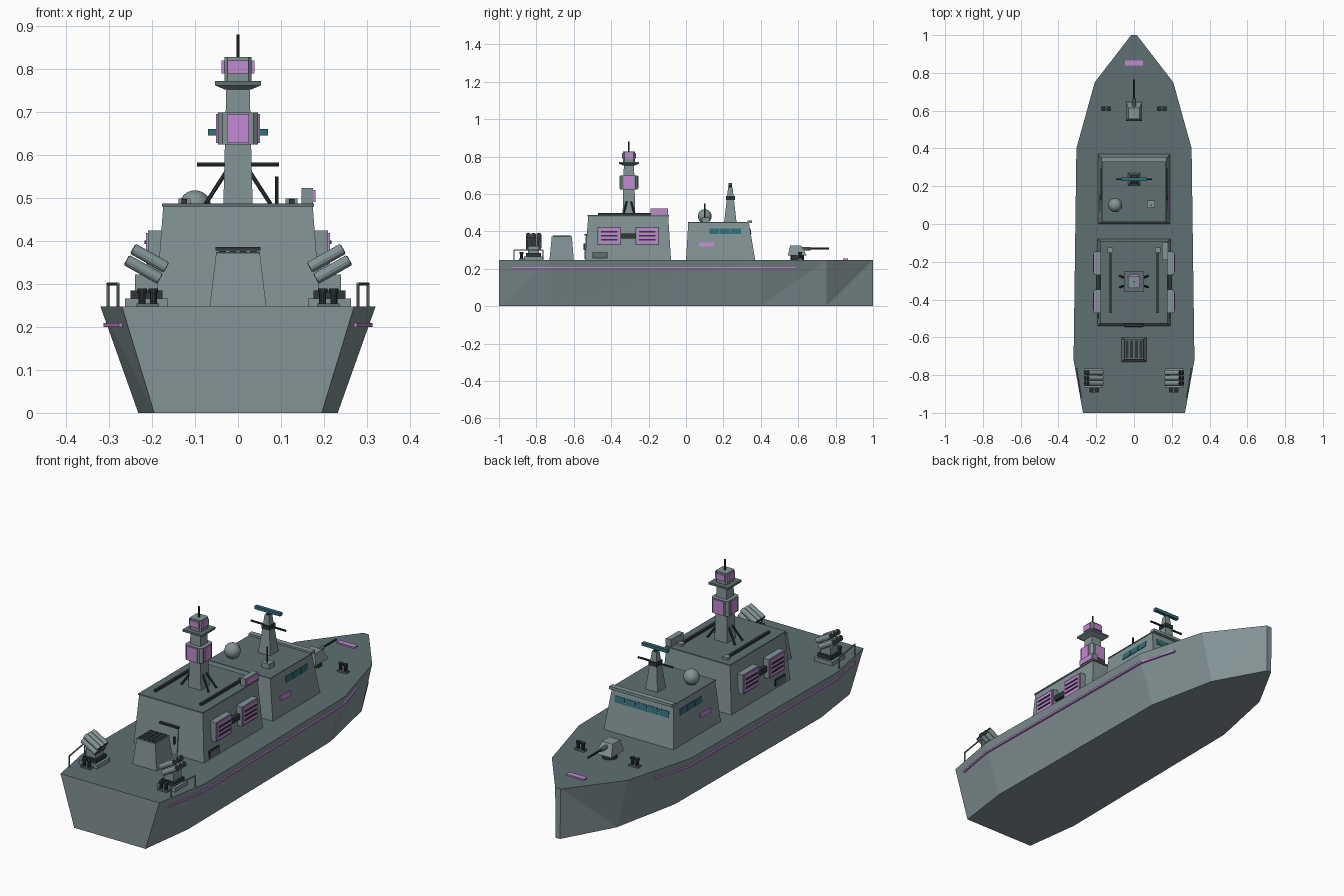
import bpy, bmesh, math
from mathutils import Vector

if "Cube" in bpy.data.objects:
    bpy.data.objects.remove(bpy.data.objects["Cube"])


def mat(name, rgb):
    m = bpy.data.materials.new(name)
    m.diffuse_color = (*rgb, 1)
    m.use_nodes = True
    m.node_tree.nodes["Principled BSDF"].inputs["Base Color"].default_value = m.diffuse_color
    return m


GREY = mat("hull grey", (0.23, 0.295, 0.305))
DECK = mat("deck grey", (0.115, 0.16, 0.165))
PINK = mat("lilac", (0.55, 0.25, 0.65))
TEAL = mat("teal glass", (0.03, 0.16, 0.19))
DARK = mat("dark fittings", (0.026, 0.038, 0.038))


def obj(name, verts, faces, *mats):
    me = bpy.data.meshes.new(name)
    me.from_pydata([tuple(v) for v in verts], [], faces)
    bm = bmesh.new()
    bm.from_mesh(me)
    bmesh.ops.recalc_face_normals(bm, faces=bm.faces)
    bm.to_mesh(me)
    bm.free()
    for m in mats:
        me.materials.append(m)
    o = bpy.data.objects.new(name, me)
    bpy.context.collection.objects.link(o)
    return o


def loft(name, bottom, top, *mats):
    """Closed solid between two loops with equal point counts."""
    n = len(bottom)
    faces = [(i, (i + 1) % n, n + (i + 1) % n, n + i) for i in range(n)]
    return obj(name, list(bottom) + list(top), faces + [tuple(range(n))[::-1], tuple(range(n, 2 * n))], *mats)


def rect(x0, x1, y0, y1, z):
    return [(x0, y0, z), (x1, y0, z), (x1, y1, z), (x0, y1, z)]


def box(name, x, y, z, m):
    return loft(name, rect(*x, *y, z[0]), rect(*x, *y, z[1]), m)


def rod(name, a, b, r, m, n=10, r2=None):
    a, b = Vector(a), Vector(b)
    q = (b - a).to_track_quat('Z', 'Y')
    ring = [q @ Vector((math.cos(t), math.sin(t), 0)) for t in (2 * math.pi * i / n for i in range(n))]
    return loft(name, [a + v * r for v in ring], [b + v * (r if r2 is None else r2) for v in ring], m)


def plate(name, corners, thick, m):
    """Thin plate lying on a sloping wall, grown along its normal both ways."""
    c = [Vector(p) for p in corners]
    n = (c[1] - c[0]).cross(c[3] - c[0]).normalized() * thick / 2
    return loft(name, [p - n for p in c], [p + n for p in c], m)


# Hull: deck and keel outlines joined by triangulated flared sides
H = 0.247
stations = [(-1, .195, .27), (-.72, .232, .32), (.4, .222, .305), (.75, .15, .208), (1, .012, .015)]
half = len(stations)
verts = [(s * w, y, z) for z, k in ((0, 1), (H, 2)) for s in (1, -1) for y, w in ((t[0], t[k]) for t in stations)]
faces = []
for o in (0, half):
    for i in range(half - 1):
        b, t = o + i, o + i + 2 * half
        faces += [(b, t + 1, t), (b, b + 1, t + 1)]
for e in (0, half - 1):
    faces.append((e, e + half, e + 3 * half, e + 2 * half))
loop = list(range(half)) + list(range(2 * half - 1, half - 1, -1))
faces += [loop, [i + 2 * half for i in loop]]
hull = obj("hull", verts, faces, GREY, DECK)
for p in hull.data.polygons:
    p.material_index = 1 if p.center.z > H - .001 else 0

# Rubbing strake following each side
for s in (1, -1):
    pts = [(-.93, .269), (-.72, .305), (.4, .291), (.59, .238)]
    inner = [(s * (x - .012), y) for y, x in pts]
    outer = [(s * (x + .008), y) for y, x in pts]
    for (i0, o0), (i1, o1) in zip(zip(inner, outer), list(zip(inner, outer))[1:]):
        loft("side_strake", [(*p, .2) for p in (i0, o0, o1, i1)], [(*p, .209) for p in (i0, o0, o1, i1)], PINK)

# Forward bridge house
loft("bridge_house", rect(-.19, .19, 0, .37, H), rect(-.168, .168, .012, .337, .445), GREY)
box("bridge_roof", (-.17, .17), (.01, .34), (.445, .45), DECK)
box("bridge_brow", (-.172, .172), (.328, .354), (.445, .459), GREY)


def side_x(z):
    return .19 - .022 * (z - H) / .198


def front_y(z):
    return .37 - .033 * (z - H) / .198


for s in (1, -1):
    for i in range(3):
        y0, y1 = .125 + i * .058, .179 + i * .058
        plate("side_window", [(s * side_x(z), y, z) for y, z in ((y0, .385), (y1, .385), (y1, .415), (y0, .415))], .006, TEAL)
    plate("side_marking", [(s * side_x(z), y, z) for y, z in ((.07, .318), (.15, .318), (.15, .34), (.07, .34))], .009, PINK)
for i in range(5):
    x0 = -.147 + i * .06
    plate("front_window", [(x, front_y(z), z) for x, z in ((x0, .385), (x0 + .054, .385), (x0 + .054, .415), (x0, .415))], .006, TEAL)

# Radome, whip aerial and forward mast
rod("radome_base", (-.1, .1, .45), (-.1, .1, .468), .022, DARK, 16)
bpy.ops.mesh.primitive_uv_sphere_add(segments=20, ring_count=12, radius=.037, location=(-.1, .1, .481))
dome = bpy.context.object
dome.name = "radome"
dome.data.materials.append(GREY)
bpy.ops.object.shade_smooth_by_angle()
box("aerial_base", (.069, .111), (.085, .125), (.45, .475), GREY)
rod("whip_aerial", (.09, .1, .475), (.09, .1, .55), .004, DARK, 8)
loft("fore_mast", rect(-.033, .033, .204, .27, .45), rect(-.012, .012, .225, .249, .635), GREY)
rod("fore_yard", (-.095, .237, .578), (.095, .237, .578), .005, DARK, 8)
box("fore_yard_block", (-.022, .022), (.213, .261), (.568, .588), DARK)
rod("radar_pivot", (0, .237, .635), (0, .237, .648), .009, DARK)
box("radar_bar", (-.07, .07), (.228, .246), (.645, .66), TEAL)

# Aft house with roof rails and rear door
loft("aft_house", rect(-.192, .192, -.54, -.08, H), rect(-.174, .174, -.523, -.095, .48), GREY)
box("aft_roof", (-.177, .177), (-.527, -.09), (.48, .487), DECK)
for s in (1, -1):
    box("roof_rail", (s * .125 - .006, s * .125 + .006), (-.47, -.14), (.487, .498), DARK)
    box("rail_block", (s * .125 - .014, s * .125 + .014), (-.15, -.125), (.487, .499), GREY)
plate("rear_door", [(x, -.54 + .017 * (z - H) / .233, z) for x, z in ((-.048, .255), (.048, .255), (.048, .378), (-.048, .378))], .01, GREY)
box("door_lintel", (-.052, .052), (-.543, -.525), (.378, .386), DARK)
box("door_handle", (.03, .037), (-.549, -.535), (.3, .335), DARK)
box("sensor_box", (.148, .175), (-.19, -.095), (.487, .523), GREY)
box("sensor_face", (.175, .18), (-.187, -.098), (.491, .519), PINK)

# Side grilles, connecting pipe and hatches
for s in (1, -1):
    def sx(a, b):
        return tuple(sorted((s * a, s * b)))
    for y in (-.41, -.207):
        box("grille_frame", sx(.17, .209), (y - .062, y + .062), (.328, .424), GREY)
        box("grille_panel", sx(.209, .214), (y - .056, y + .056), (.334, .418), PINK)
        for z in (.355, .376, .397):
            box("grille_slat", sx(.213, .217), (y - .045, y + .045), (z - .004, z + .004), DARK)
    box("grille_link", sx(.17, .2), (-.348, -.269), (.362, .388), DARK)
    box("hatch_frame", sx(.18, .193), (-.5, -.42), (.255, .291), DARK)
    box("hatch", sx(.18, .196), (-.495, -.425), (.26, .286), DECK)

# Main mast
MY = -.305


def tier(name, w0, w1, z0, z1, m):
    return loft(name, rect(-w0, w0, MY - w0, MY + w0, z0), rect(-w1, w1, MY - w1, MY + w1, z1), m)


def panelled(name, w, c, z0, z1, pw, pz0, pz1, out):
    """Chamfered sensor drum with a panel on each of four sides."""
    ring = [(w, -c), (w, c), (c, w), (-c, w), (-w, c), (-w, -c), (-c, -w), (c, -w)]
    loft(name, [(x, y + MY, z0) for x, y in ring], [(x, y + MY, z1) for x, y in ring], GREY)
    for s in (1, -1):
        e = sorted((s * (w - .005), s * (w + out)))
        box(name + "_side_panel", e, (MY - pw, MY + pw), (pz0, pz1), PINK)
        box(name + "_end_panel", (-pw, pw), (MY + e[0], MY + e[1]), (pz0, pz1), PINK)


tier("main_mast", .034, .027, .487, .765, GREY)
panelled("lower_array", .047, .036, .624, .699, .026, .628, .695, .004)
tier("mast_platform", .03, .053, .752, .762, GREY)
tier("platform_top", .053, .053, .762, .772, DECK)
panelled("upper_array", .031, .025, .772, .828, .024, .79, .82, .007)
rod("top_aerial", (0, MY, .828), (0, MY, .88), .004, DARK, 8)
for s in (1, -1):
    for d in (1, -1):
        rod("mast_strut", (s * .028, MY + d * .012, .56), (s * .075, MY + d * .03, .487), .005, DARK, 8)

# Vertical launcher block with slots
loft("cell_block", rect(-.066, .066, -.73, -.6, H), rect(-.051, .051, -.718, -.61, .37), GREY)
box("cell_top", (-.051, .051), (-.718, -.61), (.368, .374), DECK)
for i in range(4):
    x = -.036 + i * .024
    box("cell_slot", (x - .008, x + .008), (-.71, -.618), (.372, .377), DARK)

# Bow gun and bow marking
rod("gun_ring", (0, .595, H), (0, .595, .275), .035, DARK, 16)
loft("gun_turret", rect(-.043, .043, .545, .645, .272), rect(-.03, .03, .557, .615, .325), GREY)
rod("gun_barrel", (0, .62, .308), (0, .765, .308), .005, DARK)
rod("gun_sleeve", (0, .61, .307), (0, .665, .308), .01, GREY)
box("bow_marking", (-.048, .048), (.84, .866), (H, .254), PINK)

# Bitts, stern tube launchers and handrails, mirrored
for s in (1, -1):
    for bx, by in ((.148, .61), (.21, -.88)):
        box("bitt_plate", (s * bx - .026, s * bx + .026), (by - .013, by + .013), (H, .255), DECK)
        for d in (-.013, .013):
            rod("bitt_post", (s * bx + d, by, .255), (s * bx + d, by, .284), .008, DARK)
            rod("bitt_cap", (s * bx + d, by, .28), (s * bx + d, by, .289), .011, DARK)
    cx = s * .213
    box("launcher_base", (cx - .05, cx + .05), (-.865, -.765), (H, .266), GREY)
    box("launcher_skirt", (cx - .037, cx + .037), (-.855, -.775), (.266, .285), DARK)
    box("launcher_pedestal", (cx - .027, cx + .027), (-.845, -.785), (.28, .322), GREY)
    u, n = Vector((s * .87, 0, .49)), Vector((-s * .49, 0, .87))
    for y in (-.843, -.815, -.787):
        for k in (-.015, .015):
            c = Vector((cx, y, .347)) + n * k
            rod("launch_tube", c - u * .043, c + u * .043, .0135, GREY, 12)
            rod("tube_mouth", c + u * .043, c + u * .045, .011, DARK, 12)
            rod("tube_breech", c - u * .045, c - u * .043, .011, DARK, 12)
    a, b = Vector((s * .279, -.92, H)), Vector((s * .303, -.765, H))
    up = Vector((0, 0, .053))
    for p, q in ((a, a + up), (b, b + up), (a + up, b + up)):
        rod("stern_handrail", p, q, .0035, GREY, 8)
